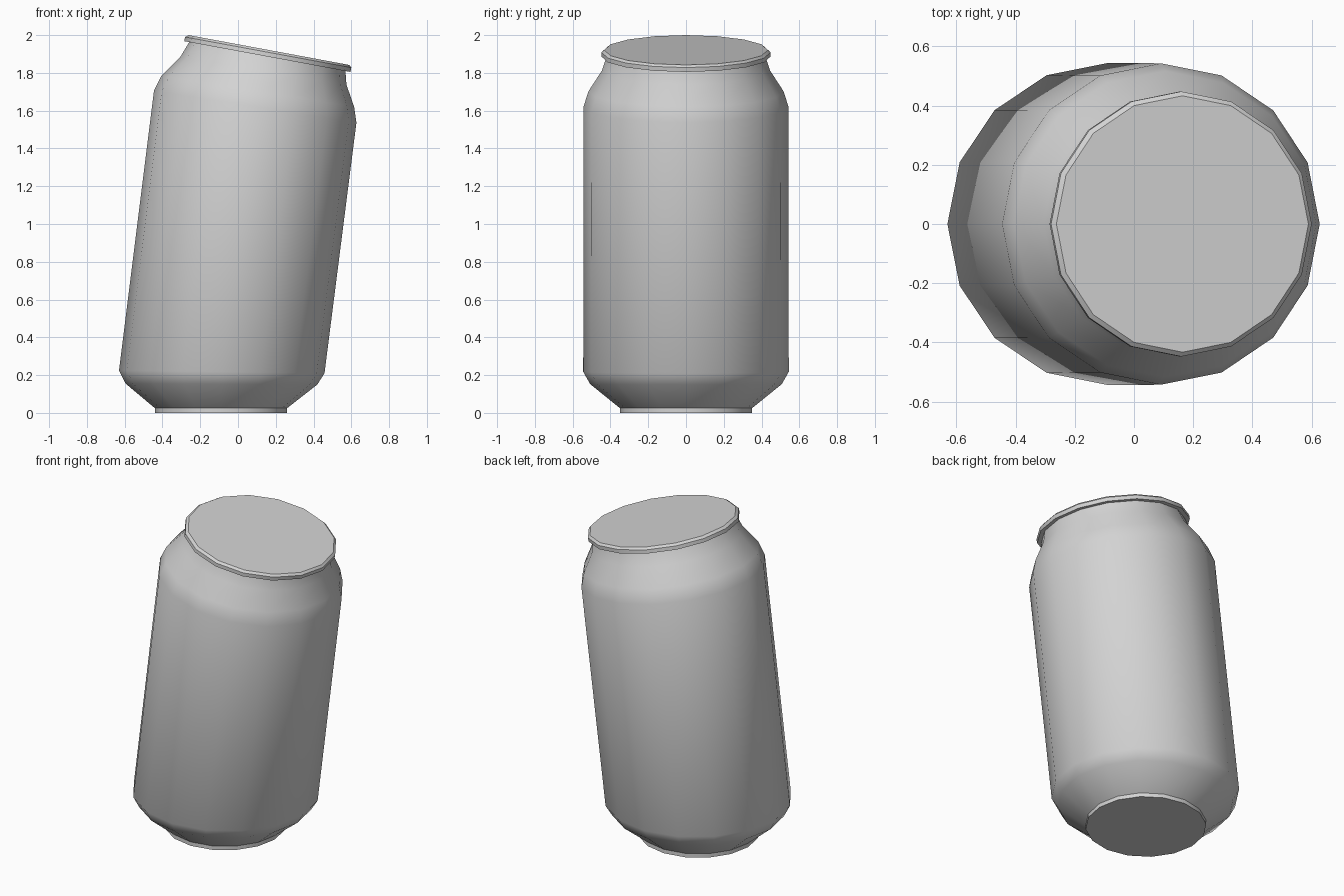
import bpy, bmesh, math
from mathutils import Vector

cube = bpy.data.objects.get("Cube")
if cube:
    bpy.data.objects.remove(cube, do_unlink=True)

SIDES = 16

metal = bpy.data.materials.new("plain grey metal")
metal.use_nodes = True
grey = (0.65, 0.65, 0.65, 1)
metal.diffuse_color = grey
metal.node_tree.nodes["Principled BSDF"].inputs["Base Color"].default_value = grey


def loft(name, rings, cap_bottom=False, cap_top=False):
    """Skin tilted rings, each given by its left and right ends: x, z, x, z."""
    bm = bmesh.new()
    loops = []
    for lx, lz, rx, rz in rings:
        left, right = Vector((lx, 0, lz)), Vector((rx, 0, rz))
        centre, arm = (left + right) / 2, (right - left) / 2
        side = Vector((0, arm.length, 0))
        angles = [math.tau * i / SIDES for i in range(SIDES)]
        loops.append([bm.verts.new(centre + arm * math.cos(a) + side * math.sin(a))
                      for a in angles])
    for low, high in zip(loops, loops[1:]):
        for i in range(SIDES):
            j = (i + 1) % SIDES
            bm.faces.new((low[i], low[j], high[j], high[i]))
    if cap_bottom:
        bm.faces.new(loops[0][::-1])
    if cap_top:
        bm.faces.new(loops[-1])
    mesh = bpy.data.meshes.new(name)
    bm.to_mesh(mesh)
    bm.free()
    mesh.materials.append(metal)
    ob = bpy.data.objects.new(name, mesh)
    bpy.context.collection.objects.link(ob)
    bpy.ops.object.select_all(action='DESELECT')
    ob.select_set(True)
    bpy.context.view_layer.objects.active = ob
    bpy.ops.object.shade_smooth_by_angle(angle=math.radians(40))
    return ob


# Shared seams between the parts
base_seam = (-0.44, 0.025, 0.26, 0.025)
neck_seam = (-0.257, 1.965, 0.569, 1.81)

# Flat foot
loft("base_rim", [(-0.44, 0, 0.26, 0), base_seam], cap_bottom=True)

# Leaning body: lower flare, wall, shoulder and neck
loft("can_body", [
    base_seam,
    (-0.595, 0.155, 0.42, 0.15),
    (-0.63, 0.225, 0.458, 0.21),
    (-0.445, 1.705, 0.627, 1.537),
    (-0.405, 1.785, 0.615, 1.62),
    (-0.305, 1.885, 0.574, 1.738),
    neck_seam,
])

# Sloping lid with a thin bevelled lip
loft("lid", [
    neck_seam,
    (-0.285, 1.968, 0.595, 1.805),
    (-0.28, 1.99, 0.6, 1.828),
    (-0.262, 2.0, 0.589, 1.842),
], cap_top=True)
